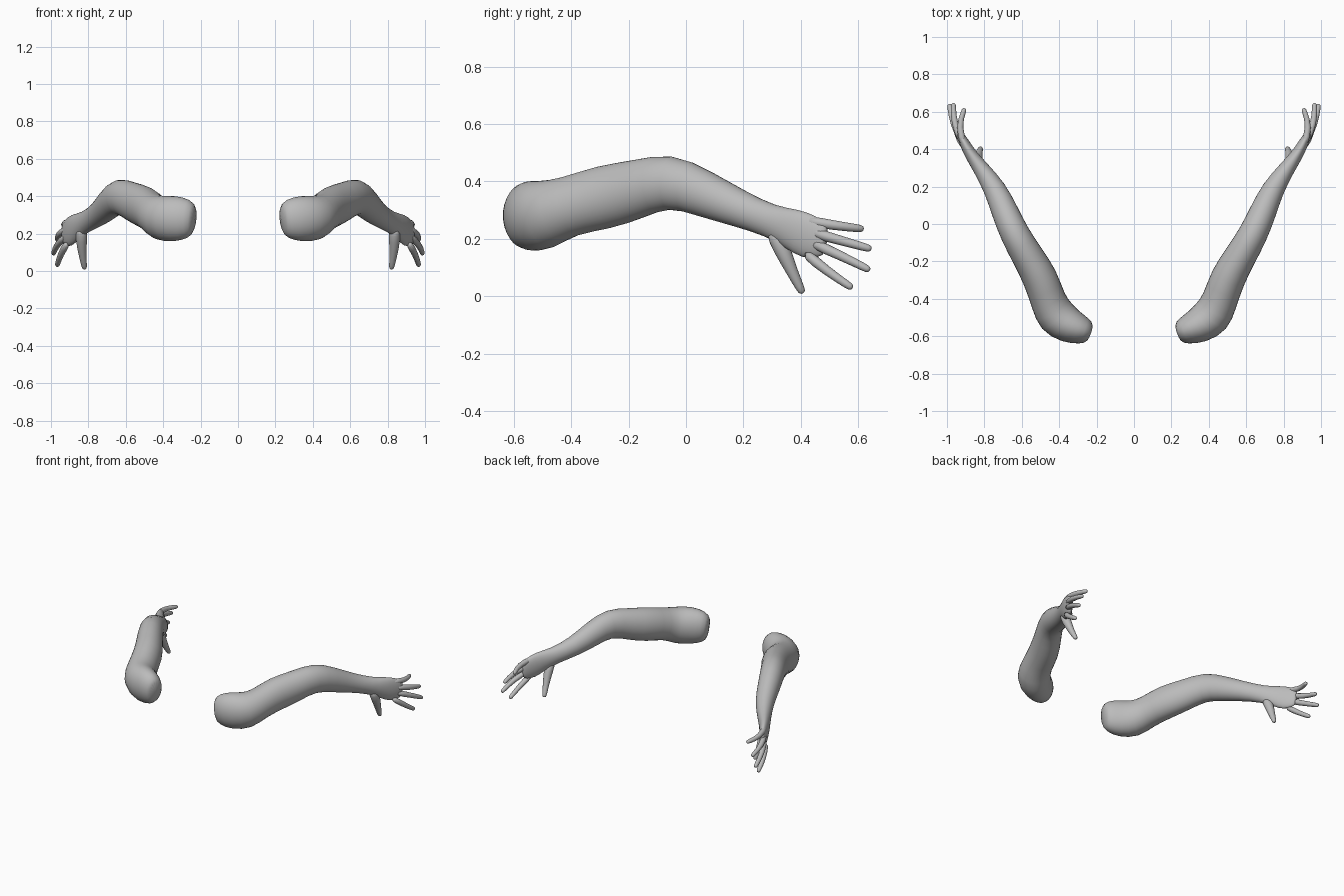
import bpy, bmesh, math
from mathutils import Vector

cube = bpy.data.objects.get("Cube")
if cube:
    bpy.data.objects.remove(cube, do_unlink=True)

skin = bpy.data.materials.new("plain grey")
skin.use_nodes = True
GREY = (0.5, 0.5, 0.5, 1)
skin.diffuse_color = GREY
skin.node_tree.nodes["Principled BSDF"].inputs["Base Color"].default_value = GREY


def loft(name, sections, side, sides):
    """Skin elliptical rings (x, y, z, half width, half height) along a path."""
    centres = [Vector((s[0] * side, s[1], s[2])) for s in sections]
    bm = bmesh.new()
    rings = []
    for i, (c, s) in enumerate(zip(centres, sections)):
        ahead = centres[min(i + 1, len(centres) - 1)]
        tangent = (ahead - centres[max(i - 1, 0)]).normalized()
        across = tangent.cross(Vector((0, 0, 1))).normalized()
        up = across.cross(tangent)
        ring = []
        for k in range(sides):
            a = math.tau * k / sides
            ring.append(bm.verts.new(c + across * s[3] * math.cos(a) + up * s[4] * math.sin(a)))
        rings.append(ring)
    for r, q in zip(rings, rings[1:]):
        for k in range(sides):
            j = (k + 1) % sides
            bm.faces.new((r[k], r[j], q[j], q[k]))
    bm.faces.new(rings[0])
    bm.faces.new(rings[-1])
    bmesh.ops.recalc_face_normals(bm, faces=bm.faces)
    mesh = bpy.data.meshes.new(name)
    bm.to_mesh(mesh)
    bm.free()
    mesh.materials.append(skin)
    for p in mesh.polygons:
        p.use_smooth = True
    obj = bpy.data.objects.new(name, mesh)
    bpy.context.collection.objects.link(obj)
    sub = obj.modifiers.new("smooth", "SUBSURF")
    sub.levels = sub.render_levels = 1


def digit(name, points, radii, side):
    """Tapered tube with a rounded tip."""
    secs = [(*p, r, r) for p, r in zip(points, radii)]
    tip, r = Vector(points[-1]), radii[-1]
    d = (tip - Vector(points[-2])).normalized()
    secs += [(*(tip + d * r * 0.7), r * 0.75, r * 0.75), (*(tip + d * r), r * 0.35, r * 0.35)]
    loft(name, secs, side, 10)


# Shoulder, upper arm, elbow, forearm, wrist and palm
ARM = [
    (.23, -.585, .275, .05, .07),
    (.262, -.573, .28, .073, .108),
    (.34, -.55, .28, .098, .127),
    (.42, -.495, .28, .115, .125),
    (.458, -.415, .313, .096, .102),
    (.50, -.285, .345, .097, .117),
    (.57, -.17, .372, .087, .104),
    (.638, -.055, .408, .08, .098),
    (.688, .06, .358, .074, .084),
    (.742, .19, .303, .062, .065),
    (.82, .30, .26, .043, .056),
    (.872, .37, .235, .034, .074),
    (.905, .43, .205, .028, .082),
    (.927, .475, .195, .021, .062),
    (.935, .49, .193, .012, .045),
]

# Each digit: base, middle and tip centres
DIGITS = {
    "little_finger": [(.905, .41, .265), (.94, .52, .246), (.91, .605, .236)],
    "ring_finger": [(.915, .43, .225), (.965, .54, .194), (.965, .632, .168)],
    "middle_finger": [(.915, .43, .19), (.97, .54, .141), (.985, .628, .097)],
    "index_finger": [(.91, .41, .155), (.95, .49, .088), (.965, .568, .036)],
}

for side, label in ((1, "left"), (-1, "right")):
    loft(label + "_arm", ARM, side, 16)
    for name, pts in DIGITS.items():
        digit(f"{label}_{name}", pts, (.023, .017, .015), side)
    digit(label + "_thumb", [(.835, .30, .235), (.838, .335, .165), (.832, .367, .09), (.822, .4, .024)],
          (.032, .033, .022, .016), side)
